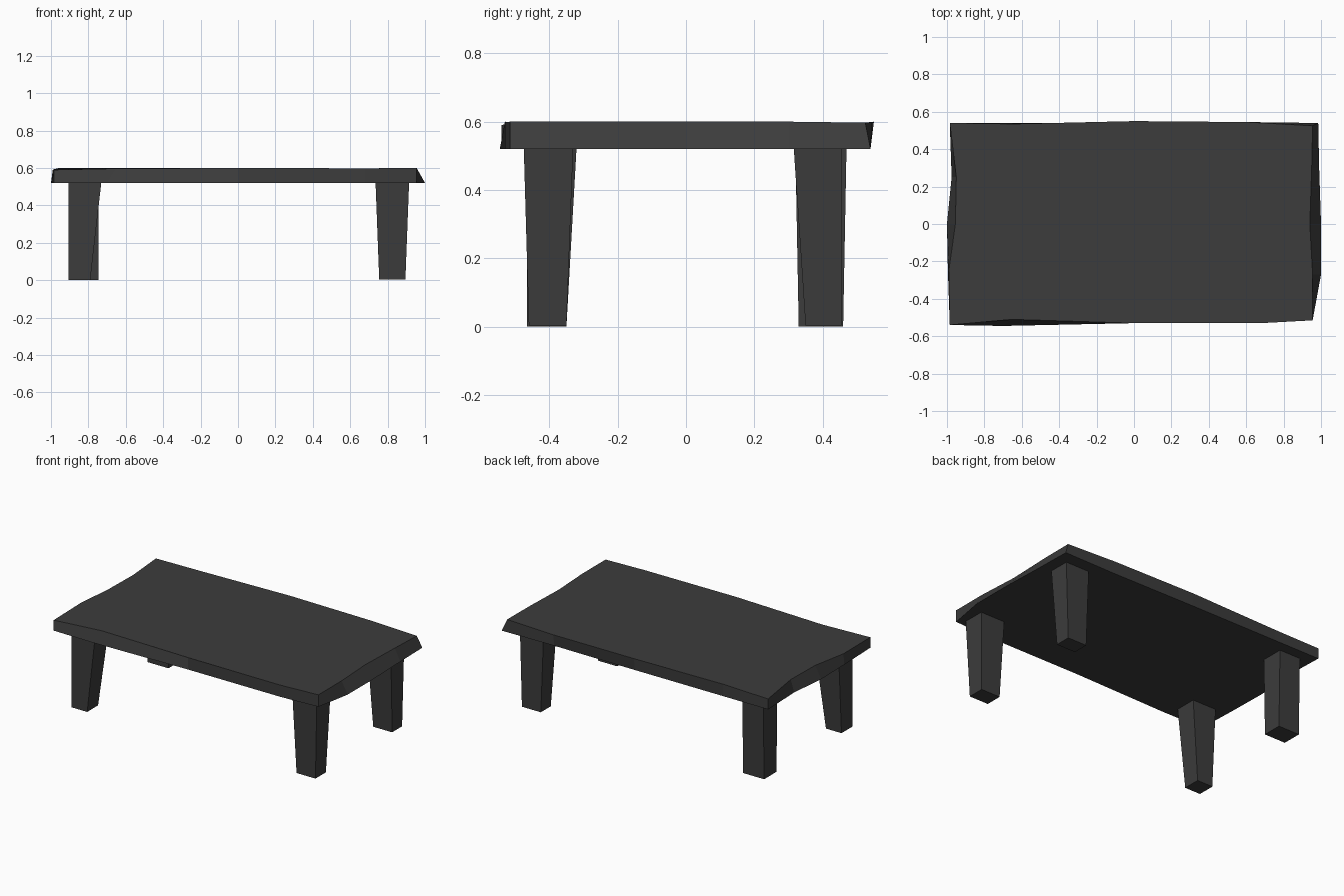
import bpy

if "Cube" in bpy.data.objects:
    bpy.data.objects.remove(bpy.data.objects["Cube"])

mat = bpy.data.materials.new("dark_wood")
mat.diffuse_color = (0.045, 0.045, 0.045, 1)
mat.use_nodes = True
mat.node_tree.nodes["Principled BSDF"].inputs["Base Color"].default_value = mat.diffuse_color


def loft(name, low, high):
    """Solid between two matching outlines of (x, y, z) points."""
    n = len(low)
    faces = [tuple(reversed(range(n))), tuple(range(n, 2 * n))]
    faces += [(i, (i + 1) % n, n + (i + 1) % n, n + i) for i in range(n)]
    me = bpy.data.meshes.new(name)
    me.from_pydata(low + high, [], faces)
    me.materials.append(mat)
    ob = bpy.data.objects.new(name, me)
    bpy.context.collection.objects.link(ob)
    return ob


def rect(x0, x1, y0, y1, z):
    return [(x0, y0, z), (x1, y0, z), (x1, y1, z), (x0, y1, z)]


# Tabletop: rough-hewn slab, outlines counter-clockwise from front left
bottom = [(-.985, -.54), (-.70, -.545), (0, -.53), (.68, -.53), (.955, -.515),
          (1.0, -.27), (1.0, 0), (.99, .3), (.985, .54),
          (.6, .535), (0, .54), (-.65, .54), (-.985, .54),
          (-.975, .25), (-1.0, 0), (-.995, -.25)]
top = [(-.985, -.54, .59), (-.65, -.51, .597), (0, -.53, .60), (.68, -.53, .598), (.955, -.515, .60),
       (.955, -.27, .60), (.94, 0, .60), (.95, .3, .60), (.955, .525, .597),
       (.6, .545, .597), (0, .55, .60), (-.65, .535, .597), (-.985, .54, .59),
       (-.95, .25, .60), (-.955, 0, .60), (-.99, -.25, .592)]
loft("tabletop", [(x, y, .52) for x, y in bottom], top)

# Legs: four slightly different tapered posts (foot rectangle, head rectangle)
legs = {
    "front_left_leg": ((-.905, -.79, -.465, -.35), (-.905, -.73, -.465, -.32)),
    "front_right_leg": ((.755, .895, -.46, -.35), (.735, .915, -.475, -.33)),
    "back_left_leg": ((-.90, -.745, .33, .46), (-.90, -.745, .32, .47)),
    "back_right_leg": ((.755, .895, .35, .455), (.735, .91, .315, .455)),
}
for name, (foot, head) in legs.items():
    loft(name, rect(*foot, 0.003 if "right" in name else 0), rect(*head, .53))
